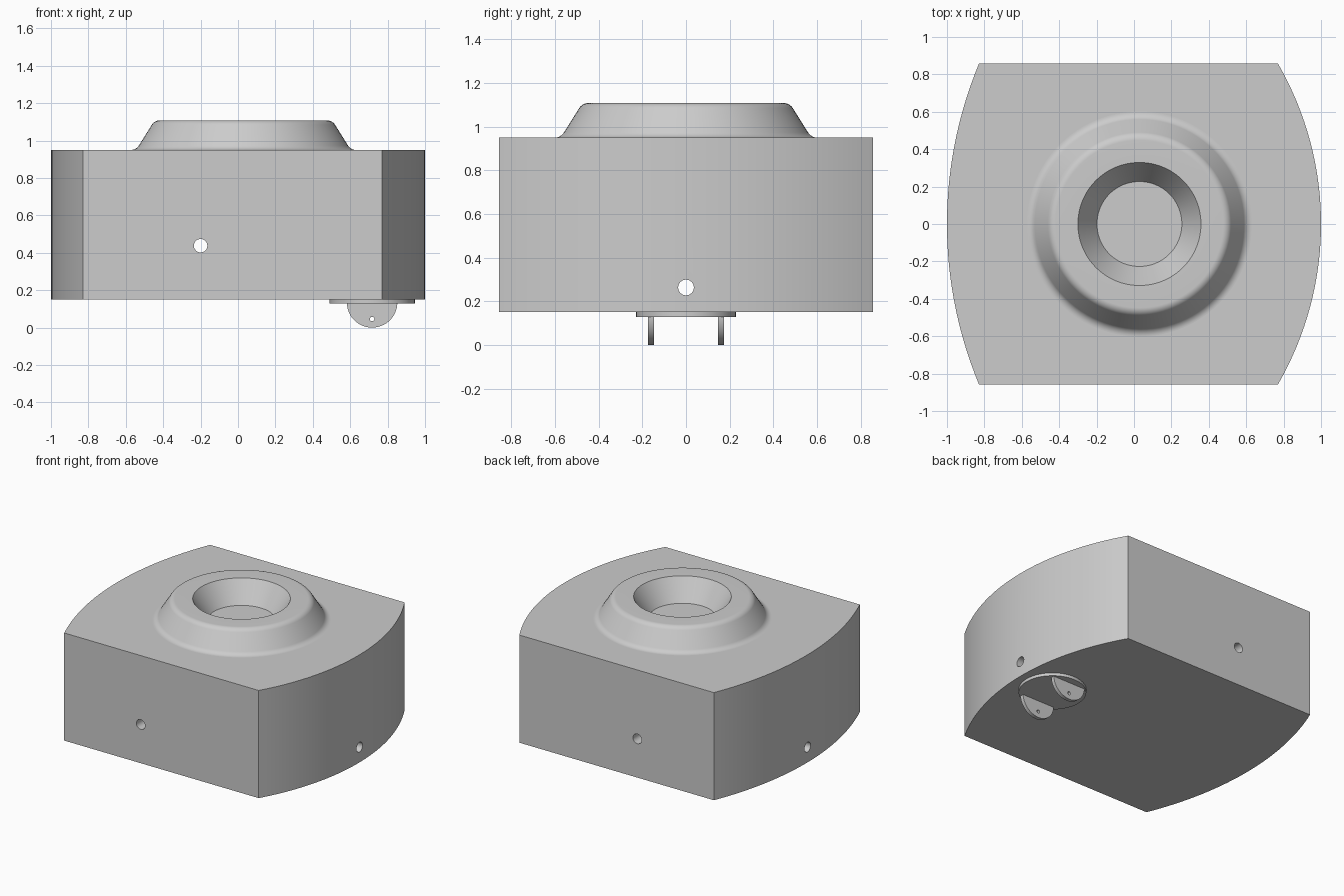
import bpy, bmesh, math
from mathutils import Vector

if "Cube" in bpy.data.objects:
    bpy.data.objects.remove(bpy.data.objects["Cube"], do_unlink=True)

grey = bpy.data.materials.new("plain_grey")
grey.use_nodes = True
colour = (0.604, 0.604, 0.604, 1)
grey.diffuse_color = colour
grey.node_tree.nodes["Principled BSDF"].inputs["Base Color"].default_value = colour

BOTTOM, TOP, CAP = 0.15, 0.95, 1.108
HALF_Y = 0.857


def finish(name, bm):
    bmesh.ops.recalc_face_normals(bm, faces=bm.faces[:])
    mesh = bpy.data.meshes.new(name)
    bm.to_mesh(mesh)
    bm.free()
    mesh.materials.append(grey)
    obj = bpy.data.objects.new(name, mesh)
    bpy.context.collection.objects.link(obj)
    return obj


def activate(obj):
    bpy.ops.object.select_all(action='DESELECT')
    obj.select_set(True)
    bpy.context.view_layer.objects.active = obj


def smooth(obj):
    activate(obj)
    bpy.ops.object.shade_smooth_by_angle(angle=math.radians(30))


def prism(name, outline, direction):
    """Extrude a closed outline along a direction."""
    bm = bmesh.new()
    face = bm.faces.new([bm.verts.new(p) for p in outline])
    result = bmesh.ops.extrude_face_region(bm, geom=[face], use_keep_orig=True)
    moved = [v for v in result["geom"] if isinstance(v, bmesh.types.BMVert)]
    bmesh.ops.translate(bm, verts=moved, vec=direction)
    return finish(name, bm)


def drill(obj, centre, axis, radius, length):
    """Cut a round hole through an object, along an axis."""
    rotation = Vector(axis).to_track_quat('Z', 'Y').to_euler()
    bpy.ops.mesh.primitive_cylinder_add(vertices=32, radius=radius, depth=length,
                                        location=centre, rotation=rotation)
    cutter = bpy.context.object
    cutter.hide_render = True
    cut = obj.modifiers.new("hole", 'BOOLEAN')
    cut.operation, cut.solver, cut.object = 'DIFFERENCE', 'EXACT', cutter
    activate(obj)
    bpy.ops.object.modifier_apply(modifier=cut.name)
    bpy.data.objects.remove(cutter, do_unlink=True)


def side_arc(corner_x, tip_x, steps=32):
    """Bowed side from the front corner to the back corner."""
    rise = abs(tip_x - corner_x)
    radius = (HALF_Y ** 2 + rise ** 2) / (2 * rise)
    sign = math.copysign(1, tip_x)
    sweep = math.asin(HALF_Y / radius)
    angles = [sweep * (2 * i / steps - 1) for i in range(steps + 1)]
    return [(tip_x - sign * radius * (1 - math.cos(a)), radius * math.sin(a), BOTTOM)
            for a in angles]


def fillet(before, corner, after, radius, steps=8):
    """Round a profile corner with a tangent arc."""
    a, c, b = Vector(before), Vector(corner), Vector(after)
    u, v = (a - c).normalized(), (b - c).normalized()
    half = u.angle(v) / 2
    centre = c + (u + v).normalized() * radius / math.sin(half)
    reach = radius / math.tan(half)
    start, end = c + u * reach - centre, c + v * reach - centre
    return [centre + start.lerp(end, i / steps).normalized() * radius
            for i in range(steps + 1)]


# Body with two flat faces, two bowed sides and crossing through holes
outline = side_arc(0.77, 1.0) + side_arc(-0.829, -1.0)[::-1]
body = prism("body", outline, (0, 0, TOP - BOTTOM))
drill(body, (-0.2, 0, 0.438), (0, 1, 0), 0.036, 3)
drill(body, (0, 0, 0.263), (1, 0, 0), 0.036, 3)
smooth(body)

# Raised ring with a flared foot, rounded shoulder and tapered recess
foot, shoulder = (0.574, TOP), (0.475, CAP)
recess_top, floor_z = (0.329, CAP), TOP + 0.001
profile = fillet((0.7, TOP), foot, shoulder, 0.05)
profile += fillet(foot, shoulder, recess_top, 0.05)
profile += [recess_top, (0.227, floor_z), (0, floor_z)]
profile.insert(0, (profile[0][0], TOP - 0.05))
bm = bmesh.new()
verts = [bm.verts.new((p[0], 0, p[1])) for p in profile]
edges = [bm.edges.new(pair) for pair in zip(verts, verts[1:])]
bmesh.ops.spin(bm, geom=verts + edges, cent=(0, 0, 0), axis=(0, 0, 1),
               angle=math.tau, steps=96)
bmesh.ops.remove_doubles(bm, verts=bm.verts[:], dist=0.0001)
ring = finish("raised_ring", bm)
ring.location.x = 0.029
smooth(ring)

# Round mounting plate under the body
PLATE_X, PLATE_Z = 0.717, 0.128
bpy.ops.mesh.primitive_cylinder_add(vertices=64, radius=0.228, depth=BOTTOM + 0.005 - PLATE_Z,
                                    location=(PLATE_X, 0, (BOTTOM + 0.005 + PLATE_Z) / 2))
plate = bpy.context.object
plate.name = "mounting_plate"
plate.data.materials.append(grey)
smooth(plate)

# Pair of half-round lugs with pin holes
LUG_R, LUG_T = 0.135, 0.027
for name, y in (("front_lug", -0.161), ("back_lug", 0.161)):
    arc = [(PLATE_X + LUG_R * math.cos(a), y - LUG_T / 2, LUG_R - LUG_R * math.sin(a))
           for a in (math.pi * i / 32 for i in range(33))]
    lug = prism(name, arc, (0, LUG_T, 0))
    drill(lug, (PLATE_X, y, 0.046), (0, 1, 0), 0.012, 0.1)
    smooth(lug)
